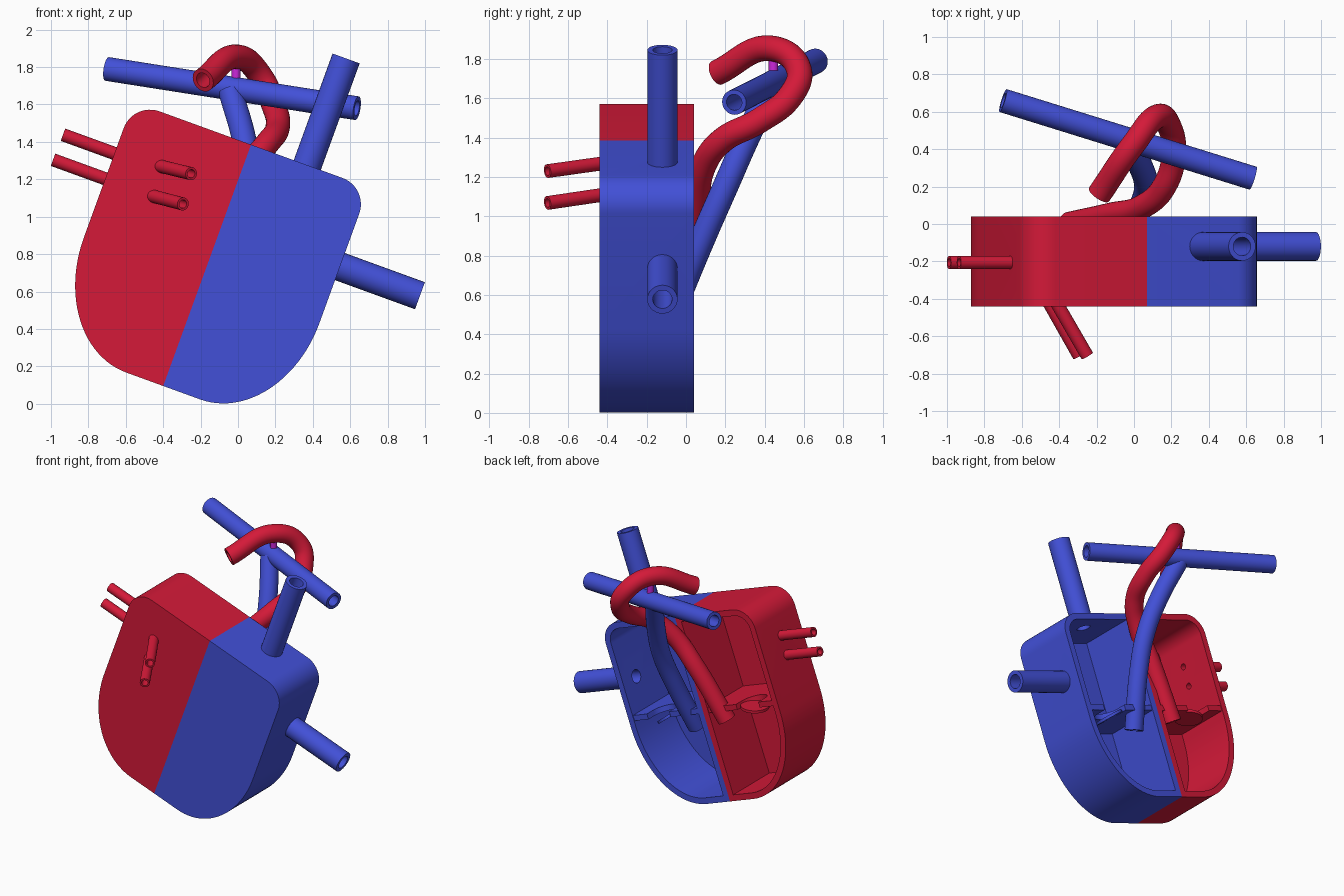
import bpy, bmesh, math
from mathutils import Vector

if "Cube" in bpy.data.objects:
    bpy.data.objects.remove(bpy.data.objects["Cube"])


def material(name, rgb):
    m = bpy.data.materials.new(name)
    m.diffuse_color = (*rgb, 1)
    m.use_nodes = True
    m.node_tree.nodes["Principled BSDF"].inputs["Base Color"].default_value = m.diffuse_color
    return m


RED = material("red", (0.66, 0.01, 0.04))
BLUE = material("blue", (0.054, 0.08, 0.68))
PURPLE = material("purple", (0.6, 0.02, 0.7))
TILT = math.radians(20)
C, S = math.cos(TILT), math.sin(TILT)


def P(u, v, y):
    """Tilted heart frame (across, along, depth) to world."""
    return Vector((-0.40 + C * u + S * v, y, 0.095 - S * u + C * v))


def activate(ob):
    bpy.ops.object.select_all(action='DESELECT')
    ob.select_set(True)
    bpy.context.view_layer.objects.active = ob


def apply_mod(ob, kind, **settings):
    mod = ob.modifiers.new(kind, kind)
    for k, val in settings.items():
        setattr(mod, k, val)
    activate(ob)
    bpy.ops.object.modifier_apply(modifier=mod.name)


def mesh_object(name, bm, mat):
    me = bpy.data.meshes.new(name)
    bmesh.ops.recalc_face_normals(bm, faces=bm.faces)
    bm.to_mesh(me)
    bm.free()
    ob = bpy.data.objects.new(name, me)
    bpy.context.collection.objects.link(ob)
    if mat:
        me.materials.append(mat)
    return ob


def smooth(ob):
    activate(ob)
    bpy.ops.object.shade_smooth_by_angle(angle=math.radians(35))


def prism(name, ring_a, ring_b, mat, close_b=True):
    bm = bmesh.new()
    a = [bm.verts.new(p) for p in ring_a]
    b = [bm.verts.new(p) for p in ring_b]
    bm.faces.new(a)
    if close_b:
        bm.faces.new(b[::-1])
    for i in range(len(a)):
        j = (i + 1) % len(a)
        bm.faces.new((a[j], a[i], b[i], b[j]))
    return mesh_object(name, bm, mat)


def tube(name, pts, r, mat):
    """Hollow vessel through the given points."""
    cu = bpy.data.curves.new(name, 'CURVE')
    cu.dimensions = '3D'
    cu.bevel_depth = r
    cu.bevel_resolution = 12
    cu.resolution_u = 10
    if len(pts) == 2:
        sp = cu.splines.new('POLY')
        sp.points.add(1)
        for q, p in zip(sp.points, pts):
            q.co = (*p, 1)
    else:
        sp = cu.splines.new('BEZIER')
        sp.bezier_points.add(len(pts) - 1)
        for q, p in zip(sp.bezier_points, pts):
            q.co = p
            q.handle_left_type = q.handle_right_type = 'AUTO'
    ob = bpy.data.objects.new(name, cu)
    bpy.context.collection.objects.link(ob)
    cu.materials.append(mat)
    activate(ob)
    bpy.ops.object.convert(target='MESH')
    ob = bpy.context.view_layer.objects.active
    apply_mod(ob, 'SOLIDIFY', thickness=r * 0.36, offset=-1)
    smooth(ob)


def add_rod(bm, a, b, r, seg=24):
    d = b - a
    mat = d.to_track_quat('Z', 'Y').to_matrix().to_4x4()
    mat.translation = (a + b) / 2
    bmesh.ops.create_cone(bm, cap_ends=True, segments=seg, radius1=r,
                          radius2=r, depth=d.length, matrix=mat)


# Half outline: flat base, elliptical flank, rounded shoulder
def outline(side):
    pts = [(0, 0)]
    for i in range(25):
        t = math.radians(90 * i / 24)
        pts.append((0.21 + 0.46 * math.sin(t), 0.6 - 0.6 * math.cos(t)))
    for i in range(13):
        t = math.radians(90 * i / 12)
        pts.append((0.52 + 0.15 * math.cos(t), 1.223 + 0.15 * math.sin(t)))
    pts.append((0, 1.373))
    return [(side * u, v) for u, v in pts]


# Straight veins per side: name, start, end, radius
def offset_vein(x0, z0, x1, z1):
    return Vector((x0, -0.42, z0)), Vector((x1, -0.705, z1))


VEINS = {
    1: [("upper_vein", P(0.32, 1.34, -0.12), P(0.32, 1.98, -0.12), 0.077),
        ("lower_vein", P(0.64, 0.923, -0.12), P(1.125, 0.923, -0.12), 0.077)],
    -1: [("side_vein_upper", P(-0.64, 1.079, -0.206), P(-0.963, 1.079, -0.206), 0.035),
         ("side_vein_lower", P(-0.64, 0.935, -0.206), P(-0.967, 0.935, -0.206), 0.035),
         ("front_vein_upper", *offset_vein(-0.415, 1.27, -0.25, 1.23), 0.035),
         ("front_vein_lower", *offset_vein(-0.455, 1.11, -0.294, 1.068), 0.035)],
}

for side, mat, label in ((1, BLUE, "right"), (-1, RED, "left")):
    # Open-backed half shell
    prof = outline(side)
    shell = prism(label + "_chamber_shell", [P(u, v, -0.44) for u, v in prof],
                  [P(u, v, 0.04) for u, v in prof], mat, close_b=False)
    apply_mod(shell, 'SOLIDIFY', thickness=0.045, offset=-1, use_even_offset=True)

    # Openings where the veins enter
    bm = bmesh.new()
    for name, a, b, r in VEINS[side]:
        tube(name, [a, b], r, mat)
        d = (b - a).normalized()
        add_rod(bm, a - d * 0.08, a + d * 0.1, r * 0.62)
    cutter = mesh_object("vein_cutter", bm, None)
    cutter.hide_render = True
    apply_mod(shell, 'BOOLEAN', operation='DIFFERENCE', object=cutter, solver='EXACT')
    bpy.data.objects.remove(cutter)
    smooth(shell)

    # Shelf between upper and lower chamber, notched for the valve
    c, r = 0.4, 0.1
    edge = [(0.03, 0.035), (0.03, -0.42), (0.65, -0.42), (0.65, 0.035)]
    for i in range(17):
        t = math.pi * i / 16
        edge.append((c + r * math.cos(t), -0.04 - r * math.sin(t)))
    edge.insert(4, (c + r, 0.035))
    edge.append((c - r, 0.035))
    shelf = prism(label + "_shelf", [P(side * u, 0.65, y) for u, y in edge],
                  [P(side * u, 0.69, y) for u, y in edge], mat)
    smooth(shelf)

    # Tilted valve flap
    bm = bmesh.new()
    mid = P(side * 0.38, 0.635, -0.06)
    axis = (P(side * 0.35, 1, 0) - P(0, 0, 0)).normalized() * 0.01
    add_rod(bm, mid - axis, mid + axis, 0.1, 32)
    smooth(mesh_object(label + "_valve_flap", bm, mat))

# Great artery arching over the crossing vessel
tube("arched_artery", [(-0.345, 0.0, 0.69), (-0.12, 0.05, 1.05), (0.04, 0.09, 1.26),
                       (0.155, 0.19, 1.39), (0.213, 0.37, 1.485), (0.185, 0.53, 1.61),
                       (0.125, 0.575, 1.745), (0.0, 0.43, 1.855),
                       (-0.187, 0.157, 1.73)], 0.065, RED)

# Blue trunk and its crossing branch
tube("trunk_artery", [(-0.05, -0.06, 0.54), (0.035, 0.09, 0.9), (0.065, 0.2, 1.15),
                      (0.035, 0.31, 1.4), (-0.04, 0.44, 1.67)], 0.065, BLUE)
tube("cross_artery", [(-0.7, 0.66, 1.79), (0.636, 0.245, 1.58)], 0.064, BLUE)

# Small ligament linking the two arteries
bm = bmesh.new()
add_rod(bm, Vector((-0.01, 0.445, 1.70)), Vector((-0.01, 0.445, 1.84)), 0.024)
smooth(mesh_object("ligament", bm, PURPLE))
